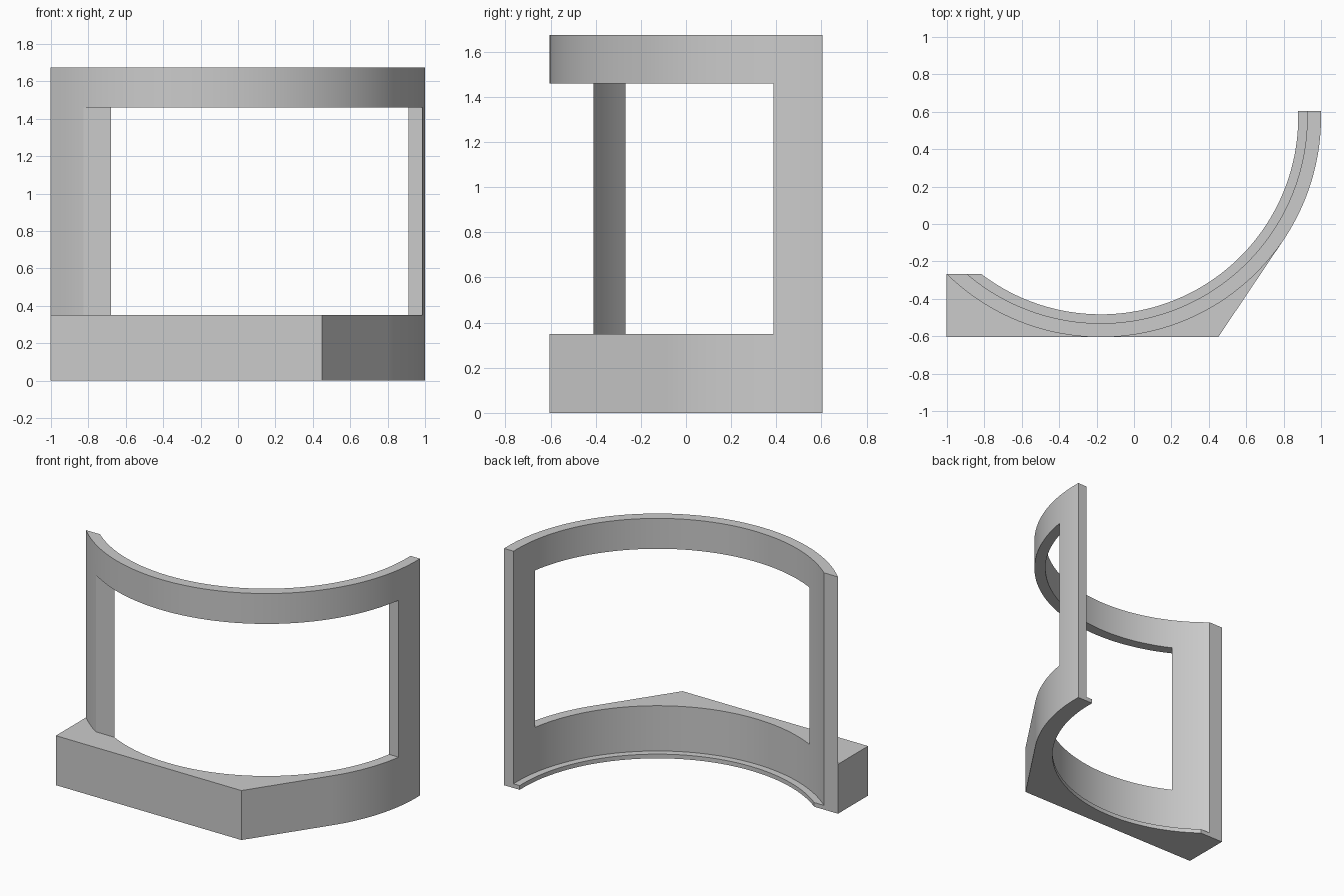
import bpy, bmesh, math

if "Cube" in bpy.data.objects:
    bpy.data.objects.remove(bpy.data.objects["Cube"])

CX, CY = -0.177, 0.572            # centre of the curved wall
R_OUT, R_IN, R_LEDGE = 1.177, 1.103, 1.055
R_MID = 1.14                      # overlap radius hidden inside the wall
Y_LEFT, Y_RIGHT = -0.268, 0.605   # the two straight-cut ends
HEIGHT, SILL, HEAD = 1.675, 0.35, 1.46

grey = bpy.data.materials.new("plain grey")
grey.diffuse_color = (0.6, 0.6, 0.6, 1)
grey.use_nodes = True
grey.node_tree.nodes["Principled BSDF"].inputs["Base Color"].default_value = grey.diffuse_color


def arc(r, end=None, n=96):
    """Points on the wall circle from the left end to the right end."""
    a = -math.pi + math.asin((CY - Y_LEFT) / r)
    b = math.asin((Y_RIGHT - CY) / r) if end is None else end
    return [(CX + r * math.cos(a + (b - a) * i / n),
             CY + r * math.sin(a + (b - a) * i / n)) for i in range(n + 1)]


def prism(name, outline, z0, z1):
    """Extrude a flat outline between two heights."""
    bm = bmesh.new()
    face = bm.faces.new([bm.verts.new((x, y, z0)) for x, y in outline])
    top = bmesh.ops.extrude_face_region(bm, geom=[face])["geom"]
    for v in top:
        if isinstance(v, bmesh.types.BMVert):
            v.co.z = z1
    bmesh.ops.recalc_face_normals(bm, faces=bm.faces)
    mesh = bpy.data.meshes.new(name)
    bm.to_mesh(mesh)
    bm.free()
    mesh.materials.append(grey)
    ob = bpy.data.objects.new(name, mesh)
    bpy.context.collection.objects.link(ob)
    return ob


def combine(target, other, operation):
    """Apply a boolean and remove the helper."""
    mod = target.modifiers.new(operation, "BOOLEAN")
    mod.operation, mod.solver, mod.object = operation, "EXACT", other
    bpy.context.view_layer.objects.active = target
    bpy.ops.object.modifier_apply(modifier=mod.name)
    bpy.data.objects.remove(other)


# Curved wall with one large opening, its jambs facing straight forward
frame = prism("curved_frame", arc(R_OUT) + arc(R_IN)[::-1], 0, HEIGHT)
opening = prism("opening_cutter", [(-2, -0.41), (0, -0.41), (0, 0.388),
                                   (2, 0.388), (2, -2), (-2, -2)], SILL, HEAD)
combine(frame, opening, "DIFFERENCE")

# Angular plinth in front, its slanted side tangent to the wall
corner = 0.45
tangent = -math.pi / 2 + 2 * math.atan((corner - CX) / R_OUT)
front = CY - R_OUT
left = arc(R_OUT)[0][0]
plinth = prism("plinth", [(left, Y_LEFT), (left, front), (corner, front),
                          (CX + R_OUT * math.cos(tangent), CY + R_OUT * math.sin(tangent))]
               + arc(R_MID, tangent)[::-1], 0, SILL)
combine(frame, plinth, "UNION")

# Thin ledge along the inside foot of the wall
ledge = prism("ledge", arc(R_MID) + arc(R_LEDGE)[::-1], 0, 0.03)
combine(frame, ledge, "UNION")

bpy.ops.object.select_all(action="DESELECT")
frame.select_set(True)
bpy.context.view_layer.objects.active = frame
bpy.ops.object.shade_smooth_by_angle(angle=math.radians(20))
